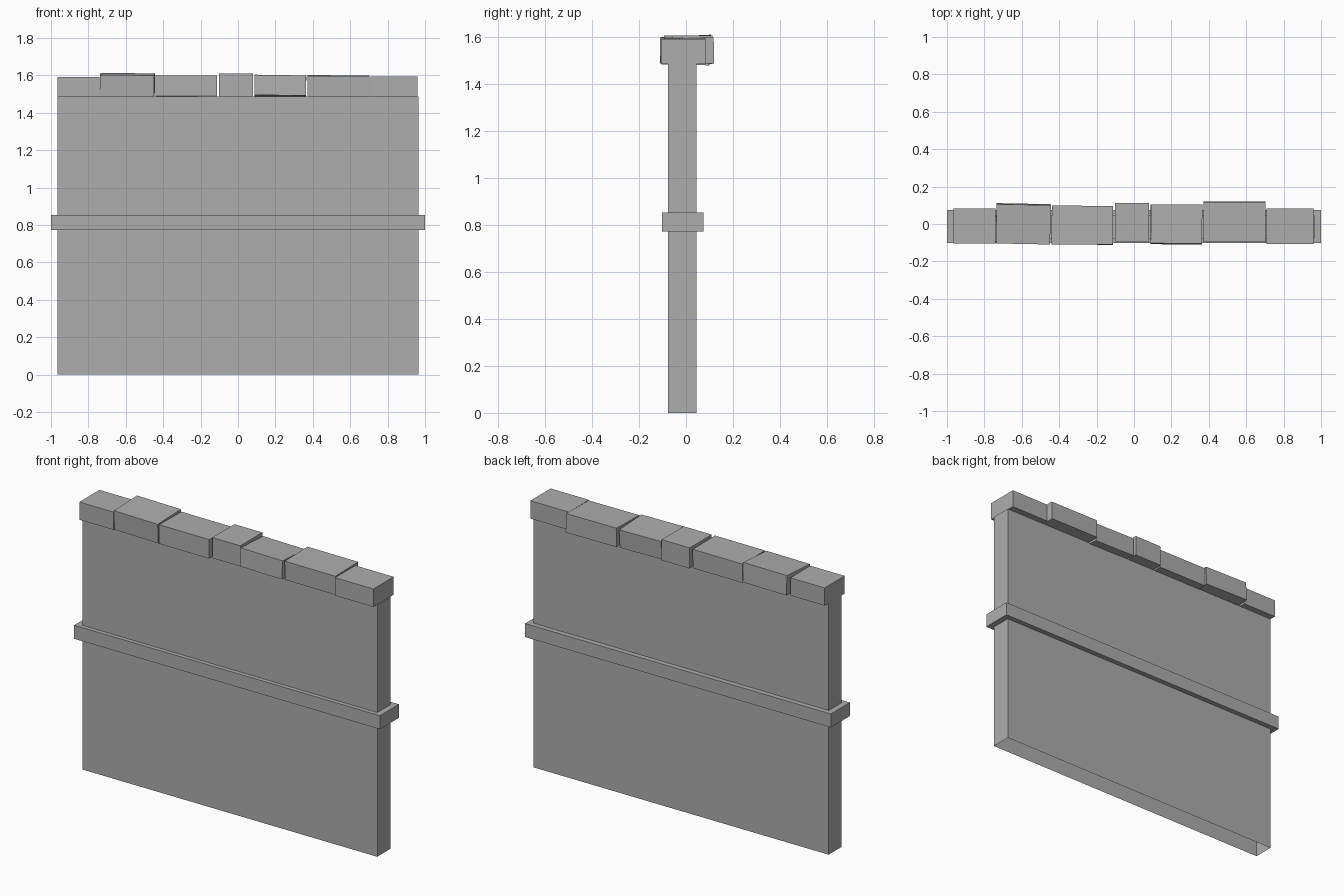
import bpy
import bmesh
from mathutils import Euler, Vector

# Remove the default cube
default_cube = bpy.data.objects.get("Cube")
if default_cube:
    bpy.data.objects.remove(default_cube, do_unlink=True)

# Single stone colour
stone = bpy.data.materials.new("grey_stone")
stone.use_nodes = True
colour = (0.42, 0.42, 0.42, 1)
stone.diffuse_color = colour
stone.node_tree.nodes["Principled BSDF"].inputs["Base Color"].default_value = colour


def make_box(name, x_range, y_range, z_range, tilt=(0, 0, 0), open_bottom=False):
    """Flat-shaded box filling the given ranges, turned about its own centre."""
    ranges = (x_range, y_range, z_range)
    size = Vector([high - low for low, high in ranges])
    centre = Vector([(high + low) / 2 for low, high in ranges])
    mesh = bpy.data.meshes.new(name)
    bm = bmesh.new()
    bmesh.ops.create_cube(bm, size=1)
    bmesh.ops.scale(bm, vec=size, verts=bm.verts)
    if open_bottom:
        bm.normal_update()
        floor = [face for face in bm.faces if face.normal.z < -0.9]
        bmesh.ops.delete(bm, geom=floor, context="FACES_ONLY")
    bm.to_mesh(mesh)
    bm.free()
    mesh.materials.append(stone)
    box = bpy.data.objects.new(name, mesh)
    box.location = centre
    box.rotation_euler = Euler(tilt)
    bpy.context.scene.collection.objects.link(box)
    return box


# Wall slab, hollow and open underneath
make_box("wall", (-0.965, 0.965), (-0.077, 0.045), (0, 1.488), open_bottom=True)

# Band wrapping the middle of the wall
make_box("middle_band", (-1, 1), (-0.102, 0.075), (0.773, 0.853))

# Uneven capstones: x range, y range, z range, tilt
capstones = [
    ((-0.965, -0.741), (-0.104, 0.083), (1.487, 1.592), (0, 0, 0)),
    ((-0.737, -0.447), (-0.104, 0.106), (1.491, 1.606), (0.05, 0.005, -0.02)),
    ((-0.440, -0.112), (-0.110, 0.097), (1.487, 1.599), (-0.01, 0, -0.005)),
    ((-0.102, 0.081), (-0.094, 0.112), (1.487, 1.609), (0, 0, 0)),
    ((0.089, 0.364), (-0.106, 0.102), (1.488, 1.596), (-0.05, 0.015, -0.004)),
    ((0.372, 0.703), (-0.094, 0.119), (1.487, 1.598), (0.02, 0.004, 0)),
    ((0.709, 0.960), (-0.106, 0.083), (1.487, 1.593), (0, 0, 0)),
]
for number, (x_range, y_range, z_range, tilt) in enumerate(capstones, start=1):
    make_box(f"capstone_{number}", x_range, y_range, z_range, tilt)
